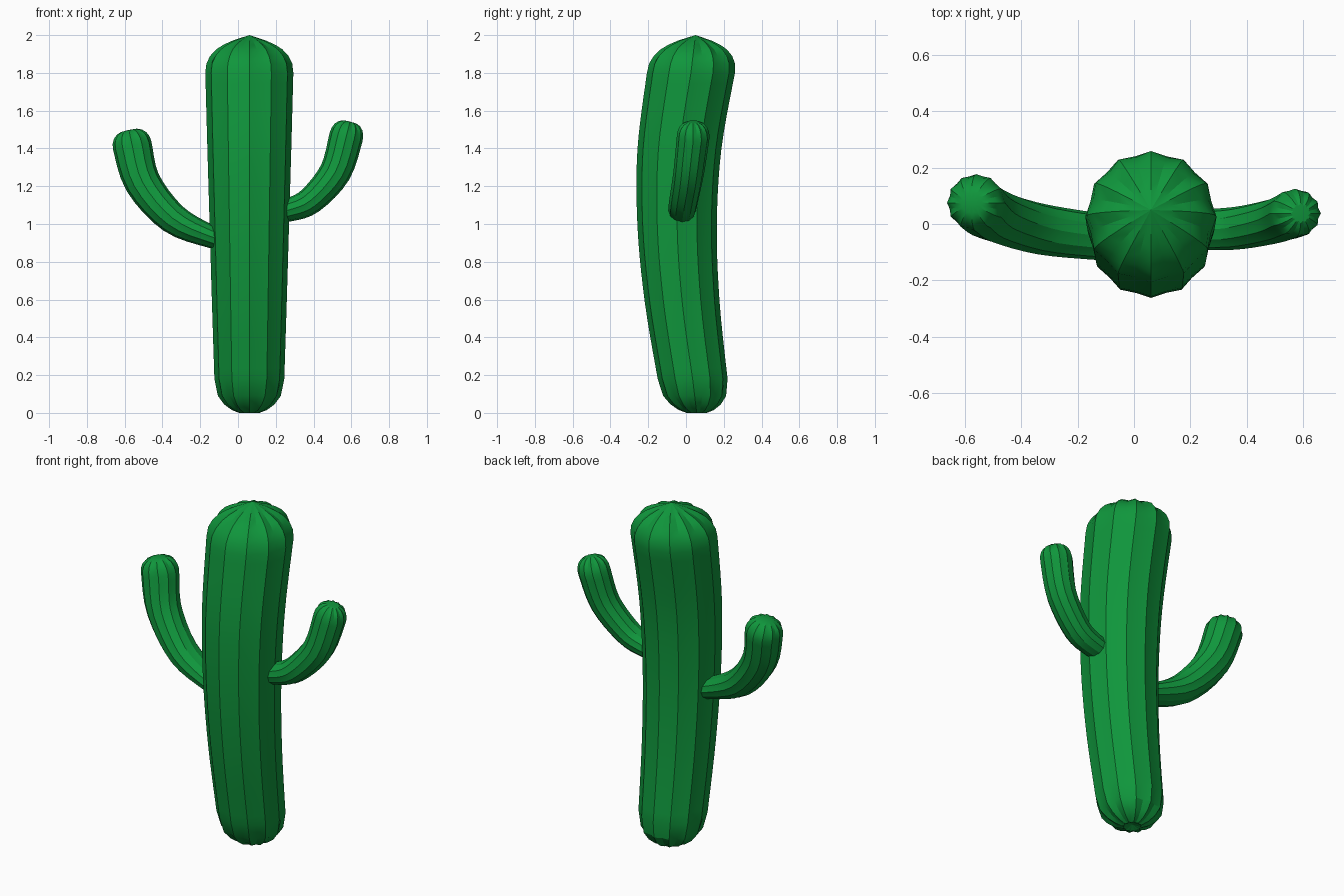
import bpy, bmesh, math
from mathutils import Vector

if "Cube" in bpy.data.objects:
    bpy.data.objects.remove(bpy.data.objects["Cube"])

RIBS = 12

green = bpy.data.materials.new("cactus green")
green.diffuse_color = (0.005, 0.305, 0.045, 1)
green.use_nodes = True
green.node_tree.nodes["Principled BSDF"].inputs["Base Color"].default_value = green.diffuse_color


def spline(nodes, t):
    """Smooth interpolation through a list of tuples, t in 0..1."""
    f = t * (len(nodes) - 1)
    i = min(int(f), len(nodes) - 2)
    u = f - i
    p = [nodes[max(0, min(len(nodes) - 1, i + k))] for k in (-1, 0, 1, 2)]
    return [0.5 * (2 * b + (c - a) * u + (2 * a - 5 * b + 4 * c - d) * u * u
                   + (3 * b - a - 3 * c + d) * u ** 3) for a, b, c, d in zip(*p)]


def ribbed_limb(name, nodes, start_cap, end_cap, steps):
    """Ribbed tube. Nodes: x, y, z, radius, width along y.
    Caps: (offset outward, radius factor, groove depth), with the last one a pole."""
    rows = []
    samples = [spline(nodes, i / steps) for i in range(steps + 1)]
    tangents = []
    for i in range(steps + 1):
        a, b = samples[max(i - 1, 0)], samples[min(i + 1, steps)]
        tangents.append(Vector((b[0] - a[0], 0, b[2] - a[2])).normalized())

    def cap_rows(i, sign, cap):
        x, y, z, r, w = samples[i]
        for off, fac, groove in cap:
            c = Vector((x, y, z)) + tangents[i] * off * sign
            c.y += 0.12 * off if name == "trunk" else 0
            yield c, r * fac, w * fac, groove, tangents[i]

    rows += reversed(list(cap_rows(0, -1, start_cap)))
    for s, t in zip(samples, tangents):
        rows.append((Vector(s[:3]), s[3], s[4], 0.95, t))
    rows += cap_rows(steps, 1, end_cap)

    bm = bmesh.new()
    rings = []
    n = RIBS * 2
    for c, r, w, groove, t in rows:
        if r < 1e-6:
            rings.append([bm.verts.new(c)])
            continue
        across = Vector((0, 1, 0)).cross(t)
        ring = []
        for k in range(n):
            a = 2 * math.pi * k / n
            g = groove if k % 2 else 1
            ring.append(bm.verts.new(c + across * (math.cos(a) * r * g)
                                     + Vector((0, math.sin(a) * w * g, 0))))
        rings.append(ring)
    for lo, hi in zip(rings, rings[1:]):
        for k in range(n):
            j = (k + 1) % n
            if len(lo) == 1:
                bm.faces.new((lo[0], hi[j], hi[k]))
            elif len(hi) == 1:
                bm.faces.new((lo[k], lo[j], hi[0]))
            else:
                bm.faces.new((lo[k], lo[j], hi[j], hi[k]))
    bmesh.ops.recalc_face_normals(bm, faces=bm.faces)
    me = bpy.data.meshes.new(name)
    bm.to_mesh(me)
    bm.free()
    me.materials.append(green)
    ob = bpy.data.objects.new(name, me)
    bpy.context.collection.objects.link(ob)
    bpy.context.view_layer.objects.active = ob
    ob.select_set(True)
    bpy.ops.object.shade_smooth_by_angle(angle=math.radians(25))
    ob.select_set(False)


# Trunk: leans forward in the middle, rounded at both ends
ribbed_limb("trunk",
            [(0.06, 0.035, 0.18, 0.185, 0.185), (0.06, -0.02, 0.585, 0.198, 0.198),
             (0.06, -0.047, 0.99, 0.21, 0.21), (0.06, -0.035, 1.395, 0.222, 0.222),
             (0.06, 0.026, 1.80, 0.233, 0.233)],
            [(0.09, 0.9, 0.91), (0.135, 0.72, 0.87), (0.165, 0.5, 0.84),
             (0.18, 0.29, 0.8), (0.165, 0, 1)],
            [(0.05, 0.975, 0.93), (0.09, 0.89, 0.9), (0.125, 0.75, 0.87),
             (0.15, 0.58, 0.84), (0.172, 0.37, 0.82), (0.2, 0, 1)], 20)

arm_start = [(0.02, 0.6, 0.9), (0.025, 0, 1)]
arm_end = [(0.03, 0.96, 0.92), (0.055, 0.84, 0.88), (0.073, 0.65, 0.85),
           (0.083, 0.4, 0.82), (0.085, 0, 1)]

# Arms: curve outward from the trunk, then upward
ribbed_limb("left_arm",
            [(-0.03, -0.05, 0.905, 0.055, 0.08), (-0.14, -0.043, 0.932, 0.06, 0.084),
             (-0.345, -0.015, 1.03, 0.082, 0.092), (-0.505, 0.035, 1.22, 0.096, 0.098),
             (-0.56, 0.075, 1.415, 0.104, 0.102)], arm_start, arm_end, 16)
ribbed_limb("right_arm",
            [(0.18, -0.022, 1.06, 0.055, 0.07), (0.27, -0.02, 1.075, 0.062, 0.073),
             (0.385, -0.012, 1.125, 0.073, 0.077), (0.515, 0.015, 1.275, 0.084, 0.082),
             (0.572, 0.038, 1.46, 0.09, 0.087)], arm_start, arm_end, 16)
